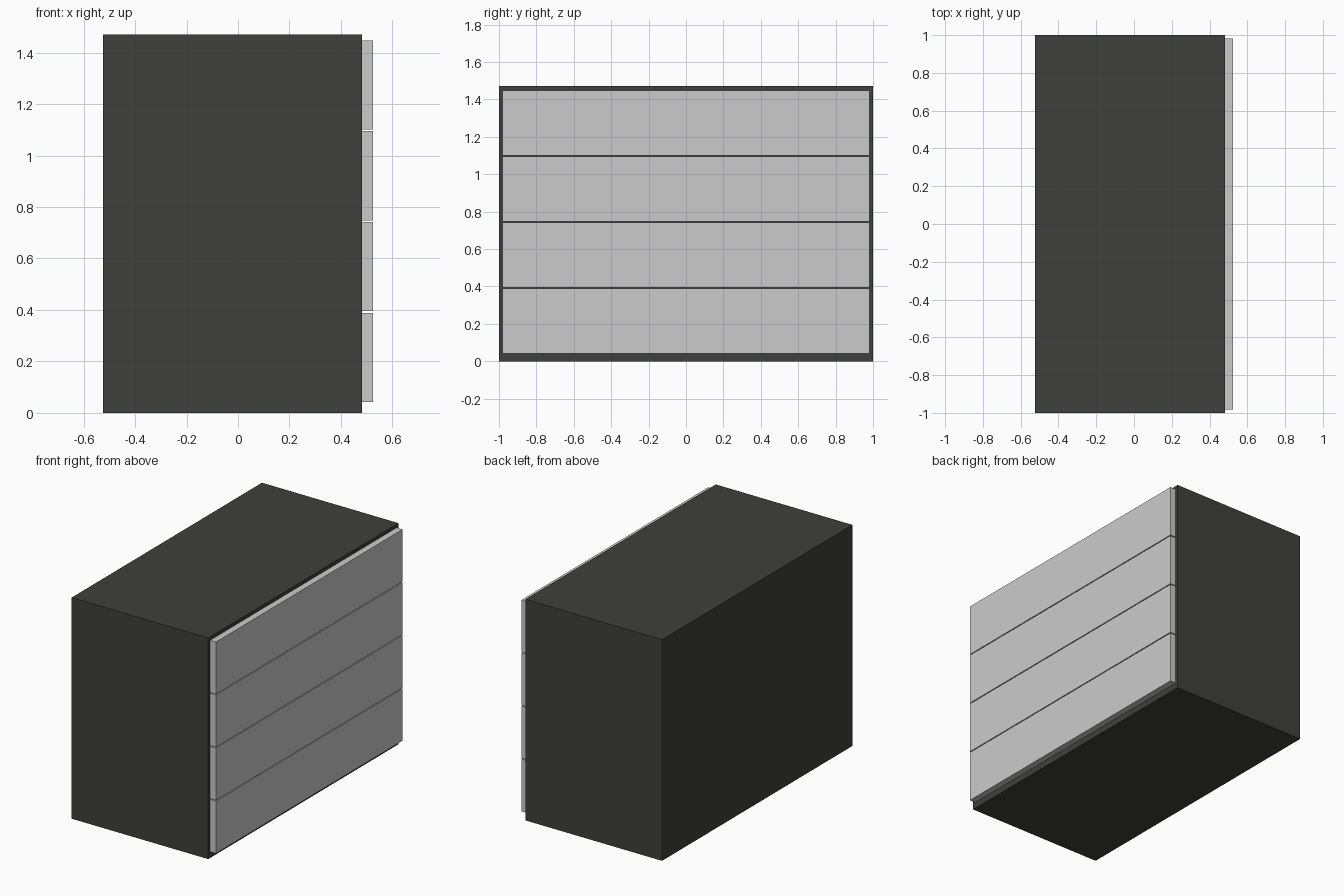
import bpy

if "Cube" in bpy.data.objects:
    bpy.data.objects.remove(bpy.data.objects["Cube"])

dark = bpy.data.materials.new("dark_finish")
dark.diffuse_color = (0.05, 0.05, 0.047, 1)
dark.use_nodes = True
dark.node_tree.nodes["Principled BSDF"].inputs["Base Color"].default_value = dark.diffuse_color


def box(name, lo, hi, mat=None):
    centre = [(a + b) / 2 for a, b in zip(lo, hi)]
    bpy.ops.mesh.primitive_cube_add(size=1, location=centre)
    ob = bpy.context.object
    ob.name = name
    ob.scale = [b - a for a, b in zip(lo, hi)]
    bpy.ops.object.transform_apply(location=False, rotation=False, scale=True)
    if mat:
        ob.data.materials.append(mat)
    return ob


# Cabinet body
FACE = 0.481
box("cabinet_body", (-0.524, -1, 0), (FACE, 1, 1.471), dark)

# Four stacked drawer fronts with narrow gaps
HEIGHT, PITCH, BOTTOM = 0.347, 0.353, 0.042
for i in range(4):
    z = BOTTOM + i * PITCH
    box(f"drawer_front_{i + 1}", (FACE, -0.981, z), (0.524, 0.981, z + HEIGHT))
